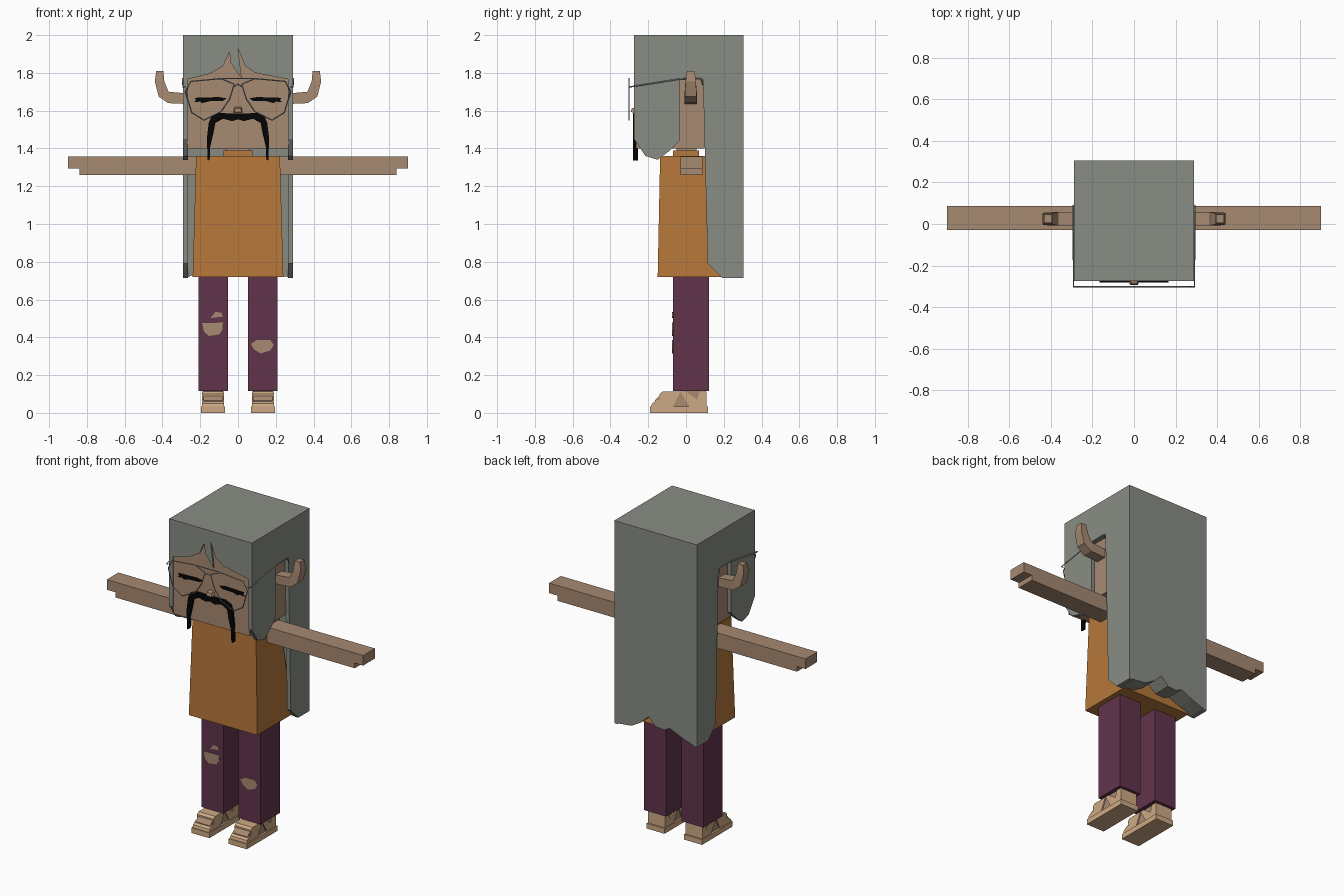
import bpy
import bmesh

if "Cube" in bpy.data.objects:
    bpy.data.objects.remove(bpy.data.objects["Cube"])


def material(name, *rgb):
    lin = [(c / 255) ** 2.2 for c in rgb] + [1]
    m = bpy.data.materials.new(name)
    m.use_nodes = True
    m.diffuse_color = lin
    bsdf = next(n for n in m.node_tree.nodes if n.type == 'BSDF_PRINCIPLED')
    bsdf.inputs["Base Color"].default_value = lin
    return m


GREY = material("grey hair", 136, 140, 131)
SKIN = material("tan skin", 165, 136, 113)
ORANGE = material("orange shirt", 181, 119, 61)
PURPLE = material("purple trousers", 97, 55, 76)
BLACK = material("black", 14, 13, 13)
LEATHER = material("pale leather", 204, 168, 131)
METAL = material("grey metal", 140, 146, 150)


def finish(name, bm, mat):
    bmesh.ops.recalc_face_normals(bm, faces=bm.faces)
    mesh = bpy.data.meshes.new(name)
    bm.to_mesh(mesh)
    bm.free()
    mesh.materials.append(mat)
    ob = bpy.data.objects.new(name, mesh)
    bpy.context.collection.objects.link(ob)
    return ob


def loft(name, rings, mat):
    """Skin equal-length rings of points and cap both ends."""
    bm = bmesh.new()
    vs = [[bm.verts.new(p) for p in r] for r in rings]
    for a, b in zip(vs, vs[1:]):
        for i in range(len(a)):
            j = (i + 1) % len(a)
            bm.faces.new((a[i], a[j], b[j], b[i]))
    bm.faces.new(vs[0])
    bm.faces.new(vs[-1])
    return finish(name, bm, mat)


def prism(name, pts, axis, lo, hi, mat):
    """Extrude an outline: (y, z) along x, or (x, z) along y."""
    def at(d):
        return [(d, p, q) if axis == 'x' else (p, d, q) for p, q in pts]
    return loft(name, [at(lo), at(hi)], mat)


def box(name, x, y, z, mat):
    pts = [(y[0], z[0]), (y[1], z[0]), (y[1], z[1]), (y[0], z[1])]
    return prism(name, pts, 'x', x[0], x[1], mat)


def wire(name, paths, radius, mat):
    """Thin tubes along (closed, points) paths, joined in one mesh."""
    cu = bpy.data.curves.new(name, 'CURVE')
    cu.dimensions = '3D'
    cu.bevel_depth = radius
    cu.bevel_resolution = 0
    for closed, pts in paths:
        sp = cu.splines.new('POLY')
        sp.points.add(len(pts) - 1)
        for p, co in zip(sp.points, pts):
            p.co = (*co, 1)
        sp.use_cyclic_u = closed
    cu.materials.append(mat)
    ob = bpy.data.objects.new(name, cu)
    bpy.context.collection.objects.link(ob)
    bpy.ops.object.select_all(action='DESELECT')
    ob.select_set(True)
    bpy.context.view_layer.objects.active = ob
    bpy.ops.object.convert(target='MESH')


def flip(s, pts):
    return [(s * p[0], *p[1:]) for p in pts]


# Head, neck and shirt
box("head", (-.267, .267), (-.266, .098), (1.4, 1.95), SKIN)
box("neck", (-.06, .06), (-.05, .055), (1.37, 1.41), SKIN)
box("collar", (-.077, .077), (-.07, .07), (1.35, 1.388), ORANGE)


def slab(hx, y0, y1, z):
    return [(-hx, y0, z), (hx, y0, z), (hx, y1, z), (-hx, y1, z)]


loft("shirt", [slab(.24, -.15, .2, .72), slab(.222, -.137, .103, 1.36)], ORANGE)

# Hair: crown, fringe with pointed parting, back fall with ragged hem
box("hair_crown", (-.265, .265), (-.262, .11), (1.96, 2), GREY)
fringe = [(-.29, 2), (-.29, 1.755), (-.27, 1.765), (-.15, 1.795), (-.08, 1.835),
          (-.045, 1.91), (-.038, 1.85), (.02, 1.77), (0, 1.93), (.035, 1.84),
          (.09, 1.8), (.27, 1.765), (.29, 1.755), (.29, 2)]
prism("hair_fringe", fringe, 'y', -.275, -.262, GREY)
hem = [(-.265, .72), (-.18, .75), (-.1, .785), (-.06, .765), (0, .77),
       (.05, .82), (.1, .77), (.17, .73), (.265, .72)]
back = prism("hair_back", [(-.265, 2)] + hem + [(.265, 2)], 'y', .105, .305, GREY)
for v in back.data.vertices:
    if v.co.z < .85 and v.co.y < .2:
        v.co.y = max(.115, .905 - v.co.z)

lock = [(-.275, 2), (.305, 2), (.305, .715), (.19, .715), (.115, .79),
        (.09, 1.765), (-.035, 1.765), (-.035, 1.44), (-.09, 1.385),
        (-.15, 1.34), (-.215, 1.36), (-.275, 1.45)]
horn = [((.26, 1.69), (.26, 1.635), .033), ((.365, 1.7), (.37, 1.64), .033),
        ((.37, 1.705), (.42, 1.675), .031), ((.39, 1.755), (.44, 1.755), .028),
        ((.395, 1.81), (.433, 1.81), .02)]
arm = [(.2, 1.26), (.84, 1.26), (.84, 1.293), (.9, 1.293), (.9, 1.357), (.2, 1.357)]
lens = [(.25, 1.755), (.09, 1.77), (.02, 1.74), (.045, 1.66), (.09, 1.595),
        (.18, 1.55), (.245, 1.59), (.278, 1.7)]
foot = [(-.165, .03), (.1, .03), (.1, .125), (-.1, .105), (-.135, .095), (-.165, .065)]
toe_cap = [(-.185, .03), (-.13, .03), (-.12, .06), (-.15, .07), (-.18, .05)]
instep = [(-.14, .03), (-.07, .03), (-.03, .112), (-.125, .112), (-.14, .1)]
heel = [(.02, .03), (.108, .03), (.108, .112), (.07, .112), (.06, .07), (-.0, .112), (-.03, .112)]
frames = []

for side, s in (("left", 1), ("right", -1)):
    def span(a, b):
        return sorted((s * a, s * b))

    prism(side + "_hair_side", lock, 'x', *span(.265, .29), GREY)

    # Curved horn-like ear
    rings = []
    for (xi, zi), (xo, zo), h in horn:
        ring = [(xi, .025 - h, zi), (xo, .025 - h, zo), (xo, .025 + h, zo), (xi, .025 + h, zi)]
        rings.append(flip(s, ring))
    loft(side + "_ear", rings, SKIN)

    prism(side + "_arm", flip(s, arm), 'y', -.03, .087, SKIN)
    box(side + "_trouser_leg", span(.054, .208), (-.07, .122), (.115, .725), PURPLE)

    # Closed eye with a ragged lash edge
    eye = [(.06, 1.665), (.1, 1.672), (.23, 1.668), (.222, 1.655), (.235, 1.645),
           (.2, 1.648), (.19, 1.64), (.15, 1.65), (.08, 1.652)]
    prism(side + "_eye", flip(s, eye), 'y', -.272, -.264, BLACK)

    # Sandal
    box(side + "_sole", span(.068, .195), (-.19, .117), (0, .033), LEATHER)
    prism(side + "_foot", foot, 'x', *span(.08, .183), SKIN)
    for part, pts in (("toe_cap", toe_cap), ("instep_strap", instep), ("heel_strap", heel)):
        prism(side + "_" + part, pts, 'x', *span(.073, .19), LEATHER)

    # Spectacle rim and arm
    frames.append((True, [(s * x, -.302, z) for x, z in lens]))
    temple = [(.278, -.302, 1.725), (.291, -.302, 1.725), (.293, -.03, 1.768),
              (.293, .08, 1.77), (.293, .09, 1.735)]
    frames.append((False, flip(s, temple)))

frames.append((False, [(-.09, -.302, 1.77), (.09, -.302, 1.77)]))
frames.append((False, [(-.025, -.302, 1.725), (0, -.302, 1.74), (.025, -.302, 1.725)]))
wire("spectacles", frames, .0035, METAL)

# Nose and drooping moustache
loft("nose", [[(-.025, -.26, 1.59), (.025, -.26, 1.59), (.02, -.26, 1.62), (-.02, -.26, 1.62)],
              [(-.02, -.293, 1.592), (.02, -.293, 1.592), (.014, -.288, 1.612), (-.014, -.288, 1.612)]],
     SKIN)
half = [(0, 1.585), (.1, 1.587), (.14, 1.57), (.155, 1.535), (.165, 1.45), (.16, 1.335),
        (.15, 1.34), (.147, 1.41), (.128, 1.49), (.12, 1.535), (.08, 1.557), (.03, 1.545), (0, 1.555)]
prism("moustache", half + flip(-1, half[1:-1])[::-1], 'y', -.281, -.255, BLACK)

# Knee tears in the trousers
tears = [[(-.19, .475), (-.08, .478), (-.083, .44), (-.1, .415), (-.155, .407), (-.18, .43)],
         [(-.145, .502), (-.08, .51), (-.088, .53), (-.12, .535)],
         [(.068, .365), (.1, .387), (.17, .387), (.19, .36), (.17, .33), (.12, .315), (.085, .335)]]
for i, pts in enumerate(tears):
    prism(f"knee_tear_{i + 1}", pts, 'y', -.073, -.068, SKIN)
